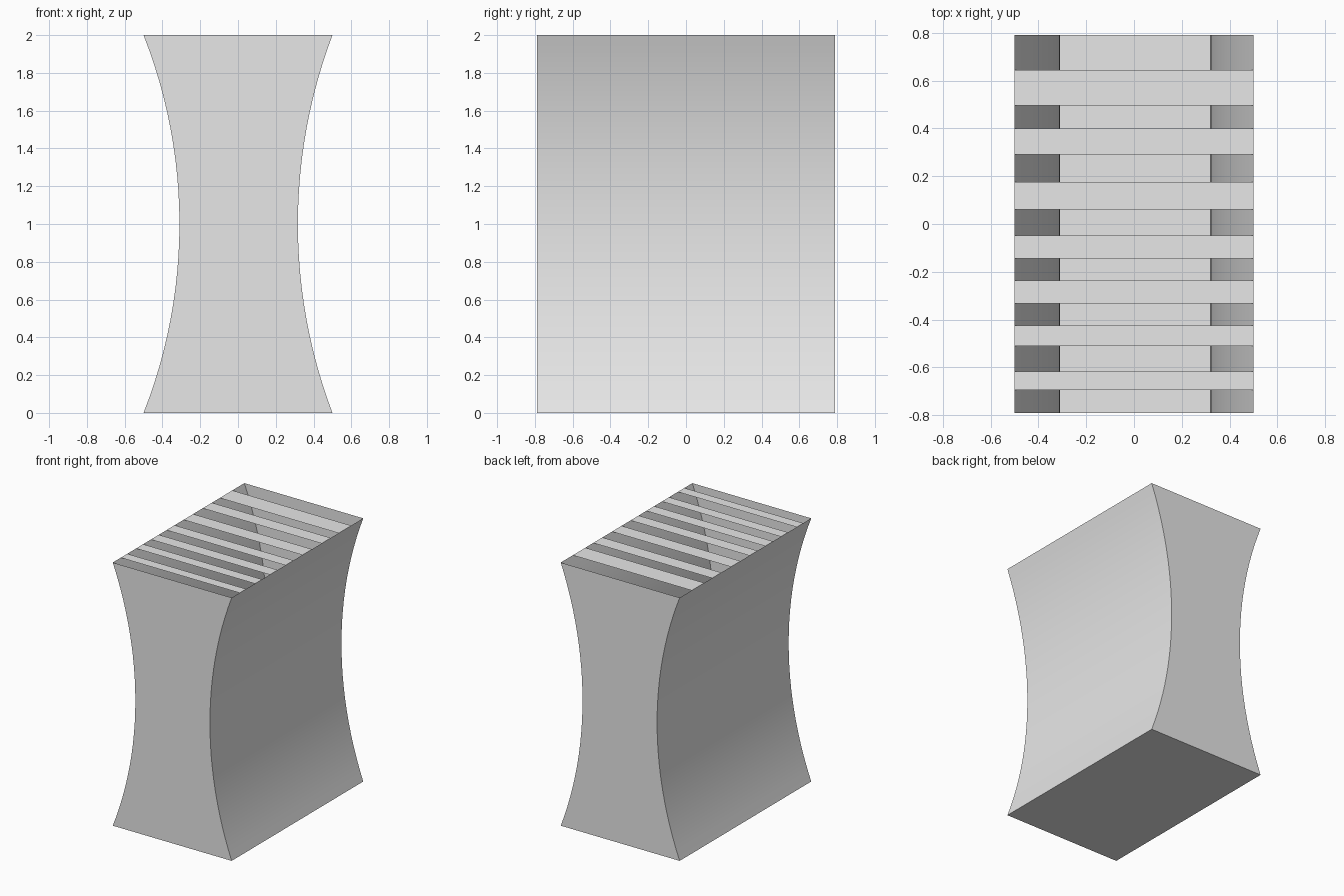
import bpy, bmesh, math

if "Cube" in bpy.data.objects:
    bpy.data.objects.remove(bpy.data.objects["Cube"])

HALF_Y = 0.79      # half depth
HALF_TOP = 0.5     # half width at the top and bottom
WAISTS = {-1: 0.31, 1: 0.317}   # half width at mid height, left and right
SEGMENTS = 24

grey = bpy.data.materials.new("light_grey")
grey.diffuse_color = (0.8, 0.8, 0.8, 1)
grey.use_nodes = True
grey.node_tree.nodes["Principled BSDF"].inputs["Base Color"].default_value = grey.diffuse_color


def make_object(name, bm):
    mesh = bpy.data.meshes.new(name)
    bm.to_mesh(mesh)
    bm.free()
    mesh.materials.append(grey)
    obj = bpy.data.objects.new(name, mesh)
    bpy.context.collection.objects.link(obj)
    return obj


def side_profile(side):
    """Circular arc from the floor to the rim, bowed inward at the waist."""
    sag = HALF_TOP - WAISTS[side]
    radius = (1 + sag * sag) / (2 * sag)
    half_angle = math.asin(1 / radius)
    points = []
    for i in range(SEGMENTS + 1):
        a = half_angle * (2 * i / SEGMENTS - 1)
        points.append((side * (WAISTS[side] + radius * (1 - math.cos(a))),
                       1 + radius * math.sin(a)))
    return points


# Open-topped thin shell: floor, two end walls, two curved side walls
bm = bmesh.new()
outline = side_profile(1) + side_profile(-1)[::-1]
front = [bm.verts.new((x, -HALF_Y, z)) for x, z in outline]
back = [bm.verts.new((x, HALF_Y, z)) for x, z in outline]
bm.faces.new(front)
bm.faces.new(back[::-1])
count = len(outline)
for i in range(count):
    if i == SEGMENTS:      # leave the top open
        continue
    j = (i + 1) % count
    bm.faces.new((front[i], back[i], back[j], front[j]))
shell = make_object("curved_shell", bm)
bpy.context.view_layer.objects.active = shell
shell.select_set(True)
bpy.ops.object.shade_smooth_by_angle(angle=math.radians(30))

# Flat slats across the open top, narrowing toward the front
slats = [(-0.694, -0.616), (-0.51, -0.425), (-0.332, -0.237), (-0.145, -0.048),
         (0.06, 0.175), (0.29, 0.40), (0.495, 0.645)]
bm = bmesh.new()
for y0, y1 in slats:
    corners = ((-HALF_TOP, y0), (HALF_TOP, y0), (HALF_TOP, y1), (-HALF_TOP, y1))
    bm.faces.new([bm.verts.new((x, y, 2)) for x, y in corners])
make_object("top_slats", bm)
